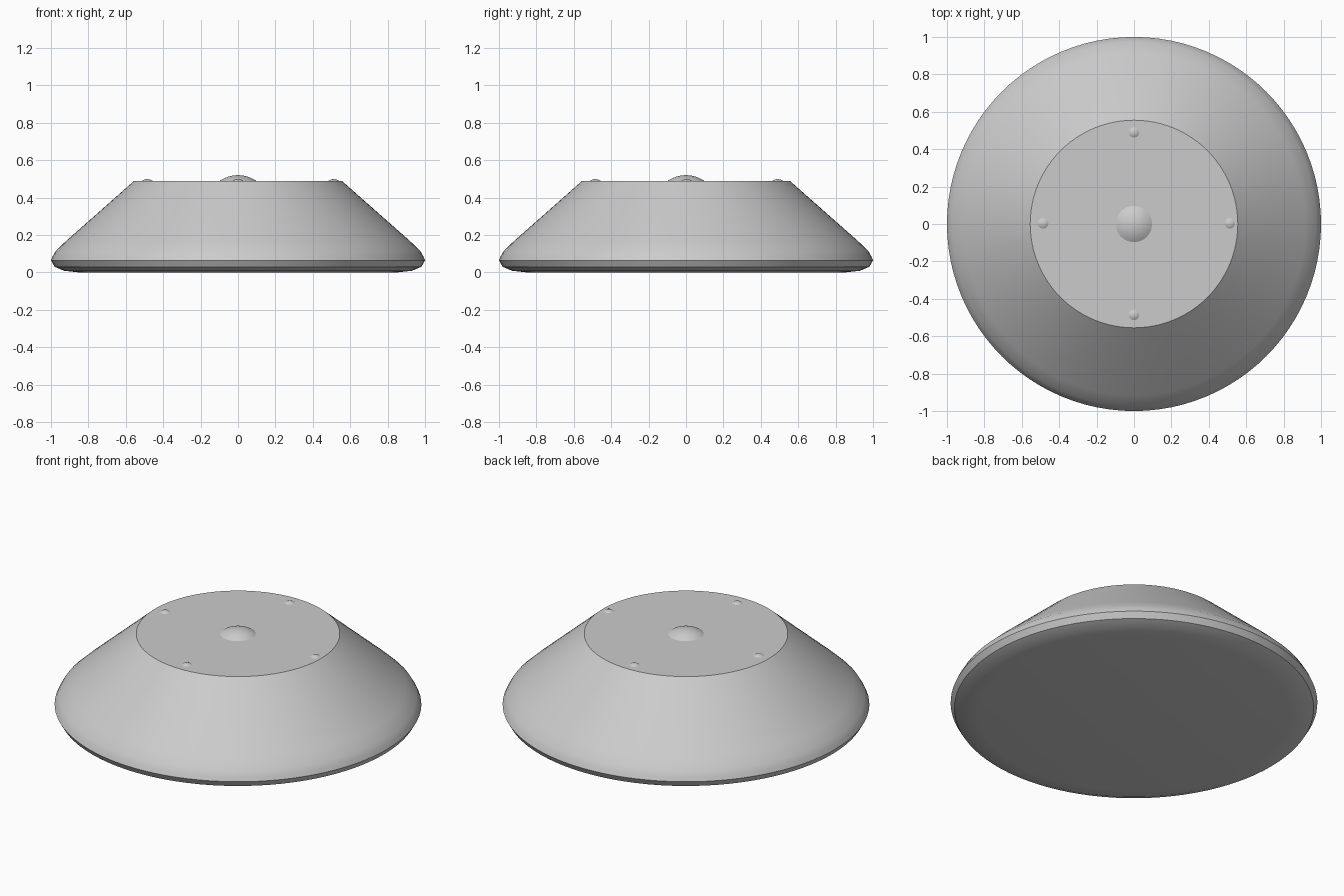
import bpy, bmesh, math

if "Cube" in bpy.data.objects:
    bpy.data.objects.remove(bpy.data.objects["Cube"])


def lathe(name, profile, centre=(0, 0, 0), steps=96):
    """Revolve an (r, z) profile about z; smooth with sharp edges kept."""
    bm = bmesh.new()
    verts = [bm.verts.new((r, 0, z)) for r, z in profile]
    edges = [bm.edges.new(pair) for pair in zip(verts, verts[1:])]
    bmesh.ops.spin(bm, geom=verts + edges, cent=(0, 0, 0), axis=(0, 0, 1),
                   angle=math.tau, steps=steps, use_duplicate=False)
    bmesh.ops.remove_doubles(bm, verts=bm.verts, dist=1e-5)
    bmesh.ops.recalc_face_normals(bm, faces=bm.faces)
    mesh = bpy.data.meshes.new(name)
    bm.to_mesh(mesh)
    bm.free()
    obj = bpy.data.objects.new(name, mesh)
    obj.location = centre
    bpy.context.collection.objects.link(obj)
    bpy.ops.object.select_all(action='DESELECT')
    obj.select_set(True)
    bpy.context.view_layer.objects.active = obj
    bpy.ops.object.shade_smooth_by_angle(angle=math.radians(30))
    return obj


def dome_profile(radius, height, rings):
    """Spherical cap profile from its rim up to its apex."""
    sphere = (radius ** 2 + height ** 2) / (2 * height)
    span = math.asin(radius / sphere)
    return [(sphere * math.sin(span * (1 - i / rings)),
             height - sphere + sphere * math.cos(span * (1 - i / rings)))
            for i in range(rings + 1)]


TOP = 0.49

# Lower pan with rounded underside
lathe("base_pan", [(0, 0), (0.85, 0), (0.93, 0.009), (0.98, 0.03), (1.0, 0.065)])

# Sloping body with flat top
lathe("sloped_body", [(1.0, 0.065), (0.99, 0.088), (0.973, 0.117),
                      (0.915, 0.172), (0.555, TOP), (0, TOP)])

# Central button
lathe("centre_dome", dome_profile(0.097, 0.03, 6), (0, 0, TOP), 48)

# Four small studs around the top
studs = {"right": (0.512, 0.003), "left": (-0.486, 0.003),
         "back": (0, 0.49), "front": (0, -0.486)}
for side, (x, y) in studs.items():
    lathe(f"stud_{side}", dome_profile(0.028, 0.009, 4), (x, y, TOP), 24)
